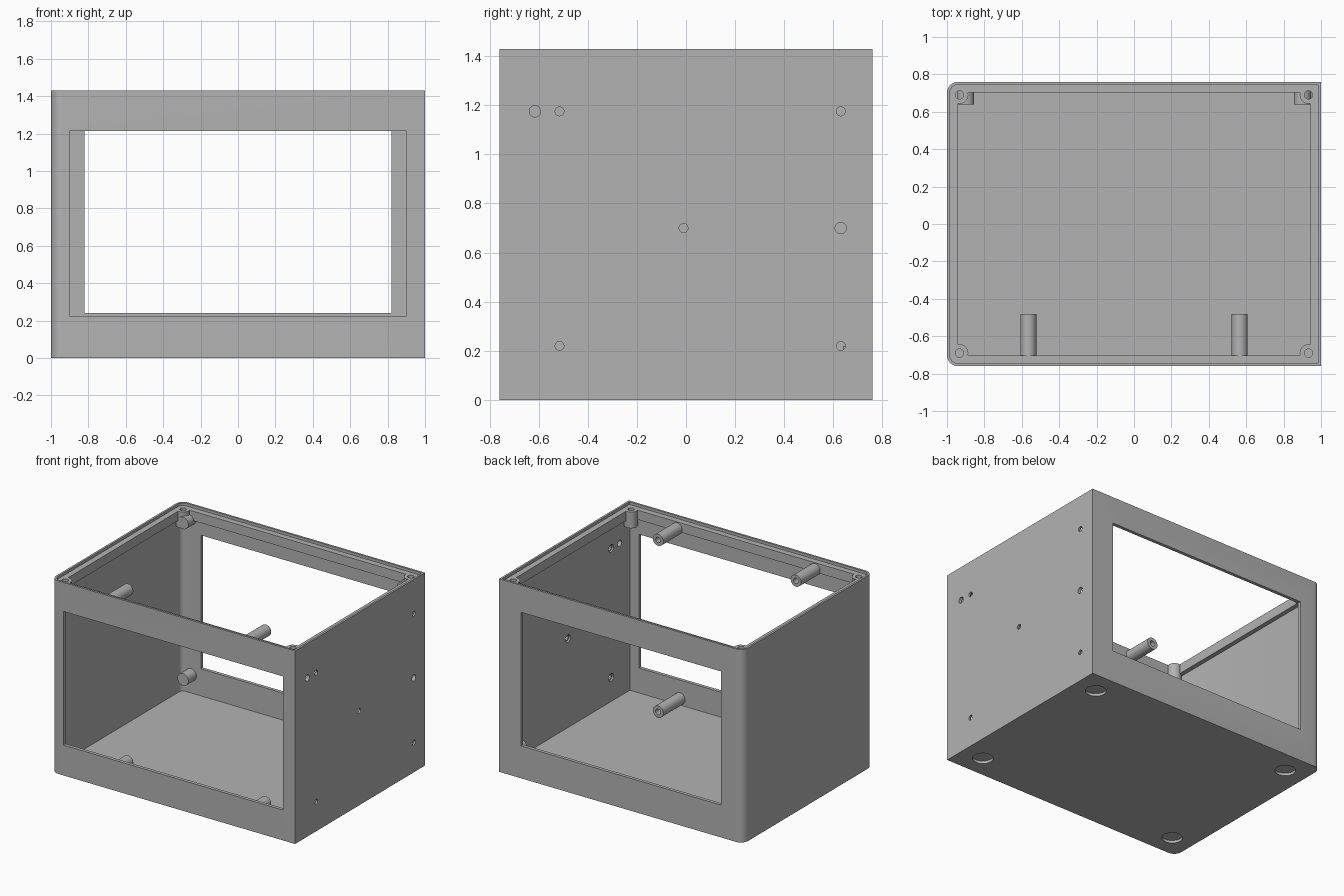
import bpy, bmesh, math
from mathutils import Matrix, Vector

old = bpy.data.objects.get("Cube")
if old:
    bpy.data.objects.remove(old, do_unlink=True)

W, D, H = 1.0, 0.76, 1.43      # half width, half depth, height
FLOOR, RIM_LOW, LEDGE = 0.04, 1.34, 1.41

grey = bpy.data.materials.new("plain grey")
grey.use_nodes = True
COLOUR = (0.45, 0.45, 0.45, 1)
grey.diffuse_color = COLOUR
grey.node_tree.nodes["Principled BSDF"].inputs["Base Color"].default_value = COLOUR


def make(name, bm):
    bmesh.ops.recalc_face_normals(bm, faces=bm.faces)
    mesh = bpy.data.meshes.new(name)
    bm.to_mesh(mesh)
    bm.free()
    mesh.materials.append(grey)
    ob = bpy.data.objects.new(name, mesh)
    bpy.context.scene.collection.objects.link(ob)
    return ob


def prism(name, inset, z0, z1, radius):
    """Upright block with rounded corners on the -x side only."""
    x, y = W - inset, D - inset
    pts = [(x, -y), (x, y)]
    for cy, start in ((y - radius, 90), (-y + radius, 180)):
        for i in range(9):
            a = math.radians(start + 90 * i / 8)
            pts.append((-x + radius + radius * math.cos(a), cy + radius * math.sin(a)))
    bm = bmesh.new()
    face = bm.faces.new([bm.verts.new((px, py, z0)) for px, py in pts])
    up = bmesh.ops.extrude_face_region(bm, geom=[face])
    bmesh.ops.translate(bm, vec=(0, 0, z1 - z0),
                        verts=[v for v in up["geom"] if isinstance(v, bmesh.types.BMVert)])
    return make(name, bm)


def box(name, low, high):
    low, high = Vector(low), Vector(high)
    bm = bmesh.new()
    bmesh.ops.create_cube(bm, size=1, matrix=Matrix.Translation((low + high) / 2)
                          @ Matrix.Diagonal((*(high - low), 1)))
    return make(name, bm)


def rod(name, start, end, radius):
    start, end = Vector(start), Vector(end)
    axis = end - start
    turn = axis.to_track_quat("Z", "Y").to_matrix().to_4x4()
    bm = bmesh.new()
    bmesh.ops.create_cone(bm, cap_ends=True, segments=32, radius1=radius, radius2=radius,
                          depth=axis.length, matrix=Matrix.Translation((start + end) / 2) @ turn)
    return make(name, bm)


def cut(target, cutters):
    """Subtract the cutters, bake the result and remove them."""
    for c in cutters:
        m = target.modifiers.new("cut", "BOOLEAN")
        m.operation, m.solver, m.object = "DIFFERENCE", "EXACT", c
    bpy.context.view_layer.update()
    graph = bpy.context.evaluated_depsgraph_get()
    baked = bpy.data.meshes.new_from_object(target.evaluated_get(graph))
    target.modifiers.clear()
    target.data = baked
    for c in cutters:
        bpy.data.objects.remove(c, do_unlink=True)


def smooth(ob):
    bpy.ops.object.select_all(action="DESELECT")
    ob.select_set(True)
    bpy.context.view_layer.objects.active = ob
    bpy.ops.object.shade_smooth_by_angle(angle=math.radians(30))


# Case: thin walls, thicker rim with a stepped ledge, front and back windows
case = prism("case", 0, 0, H, 0.06)
cutters = [
    prism("cavity", 0.025, FLOOR, RIM_LOW, 0.035),
    prism("rim_opening", 0.058, RIM_LOW - 0.05, H + 0.1, 0.004),
    prism("ledge_step", 0.015, LEDGE, H + 0.1, 0.045),
    box("front_window", (-0.9, -D - 0.1, 0.225), (0.9, -D + 0.1, 1.215)),
    box("back_window", (-0.82, D - 0.1, 0.24), (0.82, D + 0.1, 1.23)),
]

# Screw holes in the +x wall, small ones counterbored inside
small = [(-0.515, 1.175), (0.63, 1.175), (-0.01, 0.7), (-0.515, 0.22), (0.63, 0.22)]
large = [(-0.615, 1.175), (0.63, 0.7)]
for y, z in small:
    cutters.append(rod("hole", (W - 0.1, y, z), (W + 0.1, y, z), 0.018))
    cutters.append(rod("counterbore", (W - 0.1, y, z), (W - 0.013, y, z), 0.028))
for y, z in large:
    cutters.append(rod("hole", (W - 0.1, y, z), (W + 0.1, y, z), 0.023))

# Round foot recesses underneath and lid screw holes in the rim corners
for sx in (-1, 1):
    for sy in (-1, 1):
        cutters.append(rod("foot_recess", (0.83 * sx, 0.59 * sy, -0.1),
                           (0.83 * sx, 0.59 * sy, 0.02), 0.07))
        cutters.append(rod("screw_hole", (0.933 * sx, 0.69 * sy, 1.31),
                           (0.933 * sx, 0.69 * sy, H + 0.1), 0.022))
cut(case, cutters)
smooth(case)

for sx, side in ((-1, "right"), (1, "left")):
    # Corner bosses for the lid screws
    for sy, end in ((-1, "front"), (1, "back")):
        x, y = 0.933 * sx, 0.69 * sy
        boss = rod(f"{end}_{side}_corner_boss", (x, y, 1.29), (x, y, LEDGE), 0.047)
        cut(boss, [rod("screw_hole", (x, y, 1.31), (x, y, H + 0.1), 0.022)])
        smooth(boss)
    # Long hollow posts on the front wall
    for z, level in ((0.088, "lower"), (1.36, "upper")):
        x = 0.565 * sx
        post = rod(f"{level}_{side}_front_post", (x, -D + 0.015, z), (x, -0.48, z), 0.043)
        cut(post, [rod("post_hole", (x, -0.66, z), (x, -0.4, z), 0.02)])
        smooth(post)
    # Short solid posts on the back wall
    for z, level in ((0.175, "lower"), (1.335, "upper")):
        x = 0.9 * sx
        smooth(rod(f"{level}_{side}_back_post", (x, D - 0.015, z), (x, 0.64, z), 0.045))
